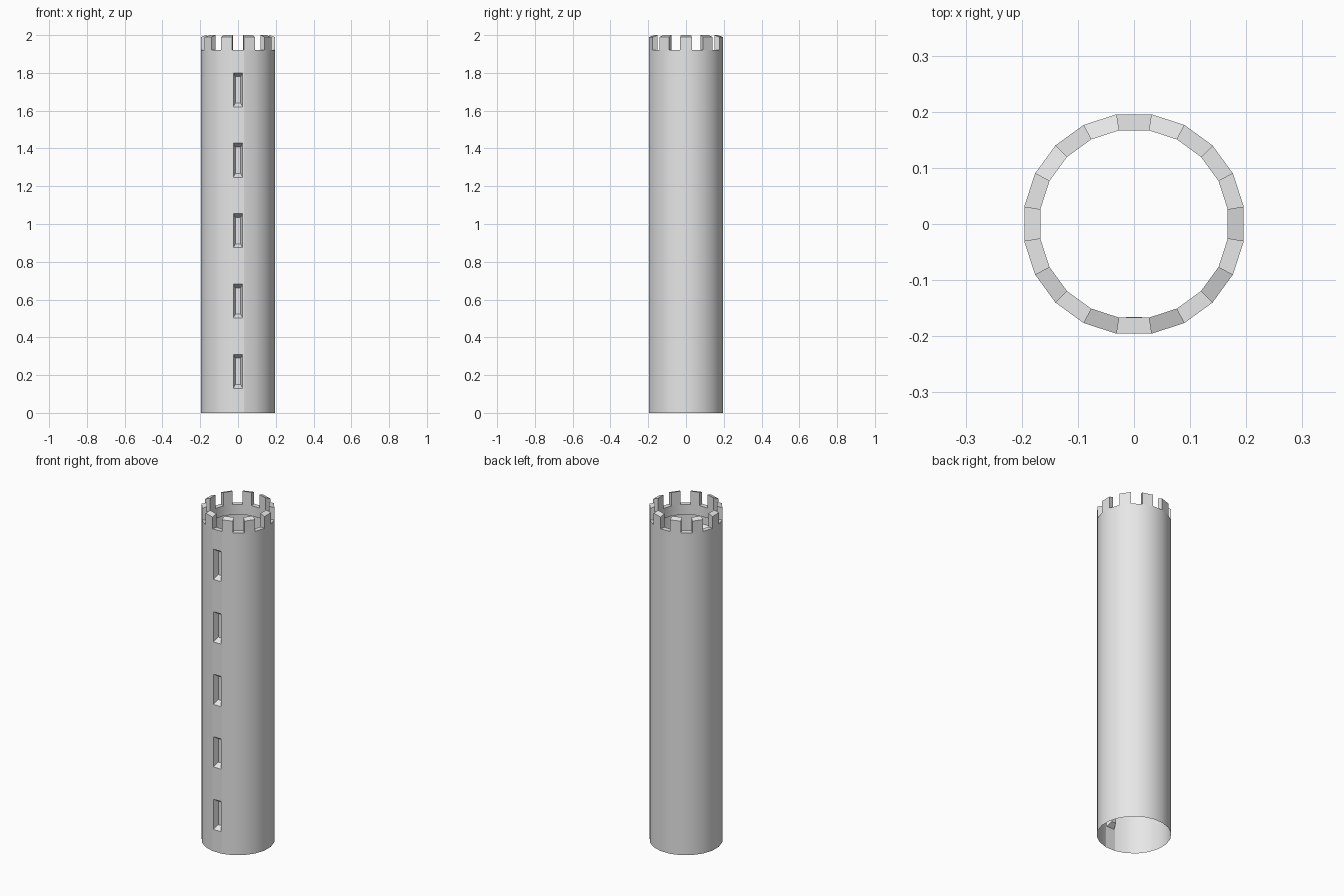
import bpy, bmesh
from math import sin, cos, pi, radians

cube = bpy.data.objects.get("Cube")
if cube:
    bpy.data.objects.remove(cube)

SIDES = 20
R_OUT, R_IN = 0.198, 0.169
Z_LIP, Z_WALL, Z_TOP = 1.86, 1.92, 2.0

stone = bpy.data.materials.new("grey_stone")
stone.use_nodes = True
stone.diffuse_color = (0.8, 0.8, 0.8, 1)
stone.node_tree.nodes["Principled BSDF"].inputs["Base Color"].default_value = (0.8, 0.8, 0.8, 1)


def finish(name, bm):
    bmesh.ops.remove_doubles(bm, verts=bm.verts, dist=1e-5)
    mesh = bpy.data.meshes.new(name)
    bm.to_mesh(mesh)
    bm.free()
    mesh.materials.append(stone)
    obj = bpy.data.objects.new(name, mesh)
    bpy.context.collection.objects.link(obj)
    bpy.ops.object.select_all(action='DESELECT')
    obj.select_set(True)
    bpy.context.view_layer.objects.active = obj
    bpy.ops.object.shade_smooth_by_angle(angle=radians(30))
    return obj


def corner(i, r, z):
    # side 0 is the flat one facing the front
    a = -pi / 2 + (i - 0.5) * 2 * pi / SIDES
    return (r * cos(a), r * sin(a), z)


def face(bm, *points):
    return bm.faces.new([bm.verts.new(p) for p in points])


def wall_quad(bm, i, r0, z0, r1, z1):
    return face(bm, corner(i, r0, z0), corner(i + 1, r0, z0),
                corner(i + 1, r1, z1), corner(i, r1, z1))


# Hollow shaft with a thick lip at the top; the front side holds the slits
bm = bmesh.new()
for i in range(SIDES):
    if i:
        wall_quad(bm, i, R_OUT, 0, R_OUT, Z_WALL)
    wall_quad(bm, i, R_IN, Z_WALL, R_IN, Z_LIP)
    wall_quad(bm, i, R_IN, Z_LIP, R_OUT, Z_LIP)
    if i % 2 == 0:
        wall_quad(bm, i, R_OUT, Z_WALL, R_IN, Z_WALL)

# Front side: plain bands and splayed arrow slits
Y = -R_OUT * cos(pi / SIDES)
HALF = R_OUT * sin(pi / SIDES)
SLIT_W, SLIT_H, DEPTH = 0.025, 0.09, 0.03


def rect(w, h, zc, y):
    return [(-w, y, zc - h), (w, y, zc - h), (w, y, zc + h), (-w, y, zc + h)]


z = 0
for k in range(5):
    zc = 0.22 + 0.3725 * k
    face(bm, (-HALF, Y, z), (HALF, Y, z), (HALF, Y, zc - SLIT_H), (-HALF, Y, zc - SLIT_H))
    z = zc + SLIT_H
    rings = [rect(HALF, SLIT_H, zc, Y), rect(SLIT_W, SLIT_H, zc, Y),
             rect(0.014, SLIT_H - 0.02, zc, Y + DEPTH)]
    for s in (1, 3):
        t = (s + 1) % 4
        face(bm, rings[0][s], rings[0][t], rings[1][t], rings[1][s])
    for s in range(4):
        t = (s + 1) % 4
        face(bm, rings[1][s], rings[1][t], rings[2][t], rings[2][s])
    face(bm, *rings[2])
face(bm, (-HALF, Y, z), (HALF, Y, z), (HALF, Y, Z_WALL), (-HALF, Y, Z_WALL))
finish("tower_shaft", bm)

# Battlements on every other side, tops sloping outward
bm = bmesh.new()
for i in range(1, SIDES, 2):
    wall_quad(bm, i, R_OUT, Z_WALL, R_OUT, Z_TOP - 0.01)
    wall_quad(bm, i, R_OUT, Z_TOP - 0.01, R_IN, Z_TOP)
    wall_quad(bm, i, R_IN, Z_TOP, R_IN, Z_WALL)
    for j, flip in ((i, 1), (i + 1, -1)):
        side = [corner(j, R_OUT, Z_WALL), corner(j, R_OUT, Z_TOP - 0.01),
                corner(j, R_IN, Z_TOP), corner(j, R_IN, Z_WALL)]
        face(bm, *side[::flip])
finish("battlements", bm)
